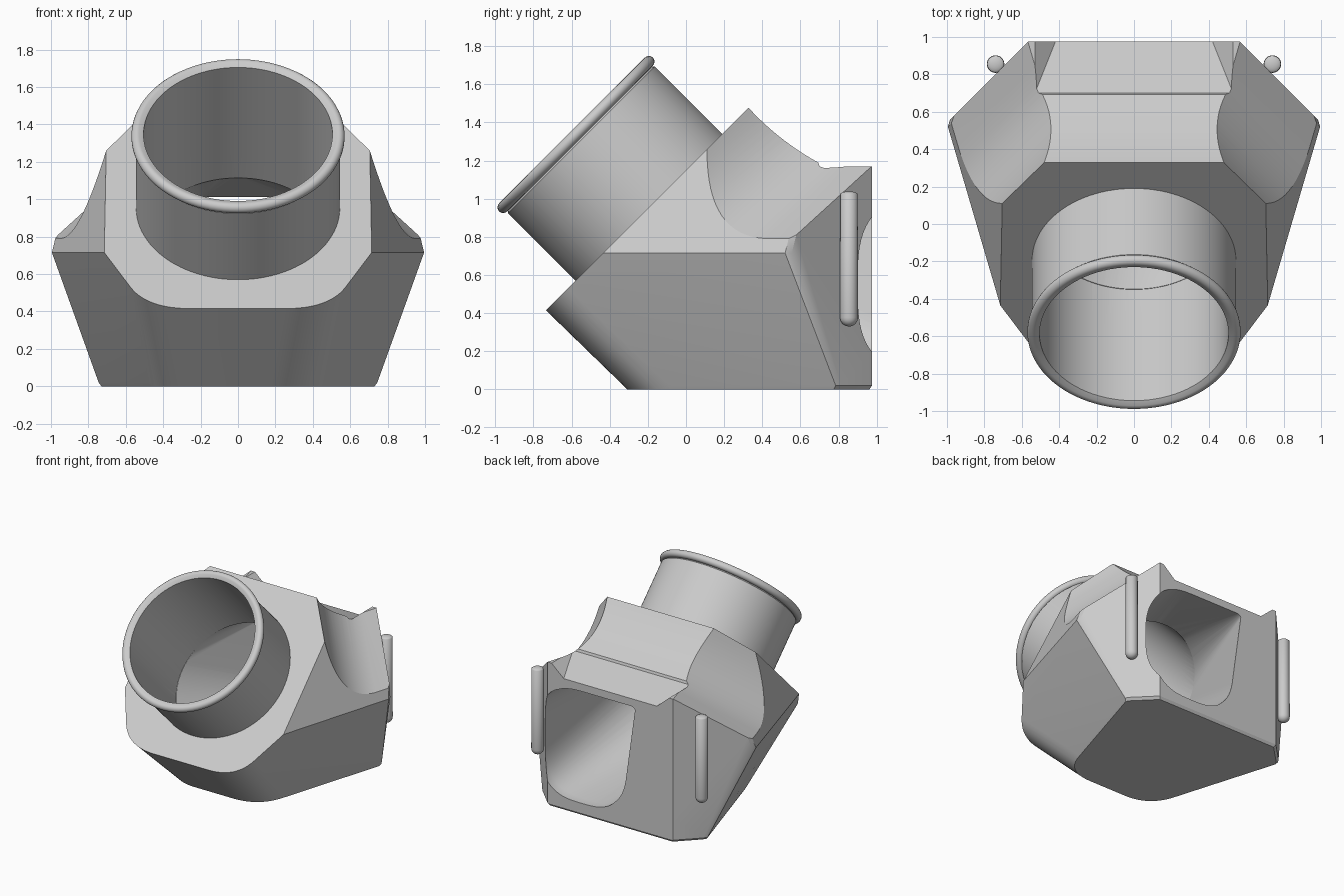
import bpy, bmesh, math
from mathutils import Vector, Matrix

cube = bpy.data.objects.get("Cube")
if cube:
    bpy.data.objects.remove(cube, do_unlink=True)

grey = bpy.data.materials.new("light grey plastic")
grey.use_nodes = True
colour = (0.6, 0.6, 0.6, 1)
grey.diffuse_color = colour
grey.node_tree.nodes["Principled BSDF"].inputs["Base Color"].default_value = colour


def finish(name, bm):
    bmesh.ops.recalc_face_normals(bm, faces=bm.faces)
    mesh = bpy.data.meshes.new(name)
    bm.to_mesh(mesh)
    bm.free()
    mesh.materials.append(grey)
    ob = bpy.data.objects.new(name, mesh)
    bpy.context.collection.objects.link(ob)
    return ob


def smooth(ob, angle=30):
    bpy.ops.object.select_all(action="DESELECT")
    ob.select_set(True)
    bpy.context.view_layer.objects.active = ob
    bpy.ops.object.shade_smooth_by_angle(angle=math.radians(angle))


def hull(name, points):
    bm = bmesh.new()
    for p in points:
        bm.verts.new(p)
    res = bmesh.ops.convex_hull(bm, input=bm.verts)
    loose = set(res["geom_interior"]) | set(res["geom_unused"])
    bmesh.ops.delete(bm, geom=[v for v in loose if isinstance(v, bmesh.types.BMVert)], context="VERTS")
    bmesh.ops.dissolve_limit(bm, angle_limit=0.01, verts=bm.verts, edges=bm.edges)
    return finish(name, bm)


def prism(name, points, offset):
    bm = bmesh.new()
    face = bm.faces.new([bm.verts.new(p) for p in points])
    ext = bmesh.ops.extrude_face_region(bm, geom=[face], use_keep_orig=True)
    moved = [g for g in ext["geom"] if isinstance(g, bmesh.types.BMVert)]
    bmesh.ops.translate(bm, verts=moved, vec=offset)
    return finish(name, bm)


def lathe(name, profile, matrix, steps=96):
    bm = bmesh.new()
    rings = []
    for i in range(steps):
        a = math.tau * i / steps
        rings.append([bm.verts.new((r * math.cos(a), r * math.sin(a), h)) for r, h in profile])
    n = len(profile)
    for i in range(steps):
        a, b = rings[i], rings[(i + 1) % steps]
        for j in range(n):
            k = (j + 1) % n
            bm.faces.new((a[j], b[j], b[k], a[k]))
    bm.transform(matrix)
    return finish(name, bm)


def bezier(p, q, r, steps=12):
    p, q, r = Vector(p), Vector(q), Vector(r)
    ts = [i / steps for i in range(steps + 1)]
    return [p * (1 - t) ** 2 + q * 2 * t * (1 - t) + r * t * t for t in ts]


def cut(ob, cutter):
    cutter.hide_render = True
    mod = ob.modifiers.new("cut", "BOOLEAN")
    mod.operation = "DIFFERENCE"
    mod.solver = "EXACT"
    mod.object = cutter
    bpy.ops.object.select_all(action="DESELECT")
    bpy.context.view_layer.objects.active = ob
    ob.select_set(True)
    bpy.ops.object.modifier_apply(modifier=mod.name)
    bpy.data.objects.remove(cutter, do_unlink=True)


def both(points):
    return [(s * x, y, z) for x, y, z in points for s in (1, -1)]


# Body: sloped front face with rounded lower corners, run down to the base
rim = [(0.715, 0.715)] + [tuple(p) for p in bezier((0.575, 0.53), (0.487, 0.415), (0.25, 0.415))]
front = [(x, z - 1.15, z) for x, z in rim]
base = [(x - 0.183 * z, 2 * z - 1.15) for x, z in rim[1:]]
base += [(0.745, 0.785), (0.725, 0.815), (0.565, 0.975)]
bottom = [(x, y, 0.02) for x, y in base]
bottom += [(x * 0.98, 0.3 + (y - 0.3) * 0.98, 0) for x, y in base]
side = [(0.995, 0.52, 0.715), (0.985, 0.555, 0.715)]
top = [(0.7, 0.35, 1.5), (0.806, 0.71, 1.5), (0.795, 0.745, 1.5), (0.565, 0.975, 1.5)]
body = hull("body", both(front + bottom + side + top))

# Curved top panel falling to the back
arc = bezier((0.33, 1.475), (0.5, 1.29), (0.73, 1.17))
section = [(0.2, 1.62)] + [tuple(p) for p in arc] + [(1.2, 1.17), (1.2, 2), (0.2, 2)]
cut(body, prism("top_cutter", [(-1.3, y, z) for y, z in section], (2.6, 0, 0)))
cut(body, hull("back_dip_cutter", both([
    (0.53, 0.69, 1.2), (0.53, 1.1, 1.2), (0.53, 0.7, 1.17), (0.53, 1.1, 1.17), (0.37, 1.1, 1.03)])))

# Scoops across both upper shoulders
curve = [(0.105, 1.9), (0.11, 1.25)]
curve += [tuple(p) for p in bezier((0.11, 1.25), (0.11, 0.8), (0.42, 0.79), 16)][1:]
curve += [(1.0, 0.79), (1.0, 1.9)]
for s in (1, -1):
    pts = [(s * (0.765 + 0.294 * (y + 0.435) - 0.313 * (z - 0.715)), y - 0.05, z - 0.045) for y, z in curve]
    cut(body, prism("scoop_cutter", pts, (-0.9 * s, 0.9, 0.82)))

# Slanted bore and the two merging lobes of the back opening
tilt = Matrix.Translation((0, -0.195, 0.955)) @ Matrix.Rotation(math.radians(45), 4, "X")


def circle(h, r=0.505, steps=96):
    angles = [math.tau * i / steps for i in range(steps)]
    return [tilt @ Vector((r * math.cos(a), r * math.sin(a), h)) for a in angles]


cut(body, hull("bore_cutter", circle(0.3) + circle(-0.285)))
for s in (1, -1):
    lobe = []
    for i in range(64):
        c, q = math.cos(math.tau * i / 64), math.sin(math.tau * i / 64)
        x = 0.26 + 0.38 * math.copysign(abs(c) ** (2 / 3), c)
        z = 0.55 + 0.45 * math.copysign(abs(q) ** (2 / 3), q)
        lobe += [(s * x, 0.9, z), (s * x, 1.05, z)]
    lobe += [(-s * 0.2, y, 1.0) for y in (0.9, 1.05)]
    cut(body, hull("lobe_cutter", circle(-0.28) + lobe))
smooth(body, 25)

# Hose tube with a rounded lip
lip = [(0.54 + 0.03 * math.cos(a), 0.54 + 0.03 * math.sin(a))
       for a in [math.radians(110 - 20 * i) for i in range(12)]]
tube = lathe("hose_tube", [(0.505, -0.06), (0.505, 0.555)] + lip + [(0.545, 0.5), (0.545, -0.06)], tilt)
smooth(tube, 40)

# Upright pins on the back corners
for s, name in ((1, "left_pin"), (-1, "right_pin")):
    bm = bmesh.new()
    bmesh.ops.create_uvsphere(bm, u_segments=24, v_segments=12, radius=0.047)
    for v in bm.verts:
        high = v.co.z > 0.001
        v.co.z = v.co.z * 0.4 + 1.02 if high else v.co.z + 0.377
    pin = finish(name, bm)
    pin.location = (s * 0.74, 0.855, 0)
    smooth(pin, 50)
